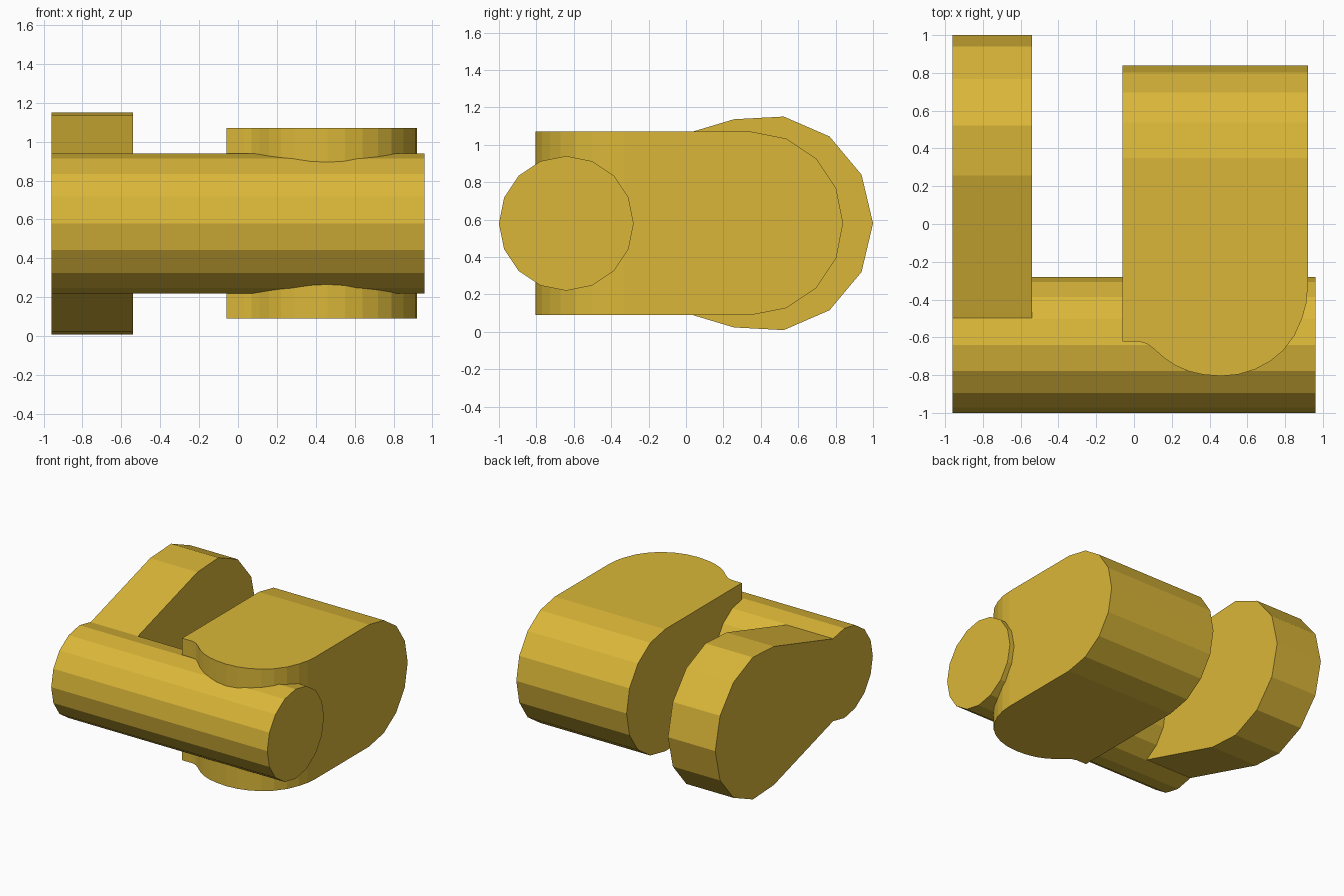
import bpy, bmesh
from math import cos, sin, radians

if "Cube" in bpy.data.objects:
    bpy.data.objects.remove(bpy.data.objects["Cube"])

ZC = 0.58  # height of the shared mid plane


def prism(name, points, lo, hi, axis):
    """Extrude a closed profile: (y, z) points along X or (x, y) points along Z."""
    place = (lambda p, t: (t, p[0], p[1])) if axis == 'X' else (lambda p, t: (p[0], p[1], t))
    bm = bmesh.new()
    a = [bm.verts.new(place(p, lo)) for p in points]
    b = [bm.verts.new(place(p, hi)) for p in points]
    n = len(points)
    bm.faces.new(a[::-1])
    bm.faces.new(b)
    for i in range(n):
        j = (i + 1) % n
        bm.faces.new((a[i], a[j], b[j], b[i]))
    bmesh.ops.recalc_face_normals(bm, faces=bm.faces)
    mesh = bpy.data.meshes.new(name)
    bm.to_mesh(mesh)
    bm.free()
    ob = bpy.data.objects.new(name, mesh)
    bpy.context.collection.objects.link(ob)
    return ob


def arc(cy, r, start, end, steps):
    angles = [radians(start + (end - start) * i / steps) for i in range(steps + 1)]
    return [(cy + r * cos(t), ZC + r * sin(t)) for t in angles]


def boolean(ob, other, operation):
    mod = ob.modifiers.new(operation.lower(), 'BOOLEAN')
    mod.object, mod.operation, mod.solver = other, operation, 'EXACT'
    bpy.context.view_layer.objects.active = ob
    bpy.ops.object.modifier_apply(modifier=mod.name)
    bpy.data.objects.remove(other)


# Round shaft along the front, 16 sides
shaft = prism("shaft", arc(-0.64, 0.36, 0, 337.5, 15), -0.96, 0.96, 'X')

# Cam arm: large round end tapering into the shaft
cam = arc(0.42, 0.58, -106.4, 106.4, 8)
cam += [(-0.50, 0.91), (-0.62, ZC), (-0.50, 2 * ZC - 0.91)]
cam_arm = prism("cam_arm", cam, -0.96, -0.54, 'X')

# Thick lug: half-round back, straight sides
lug = prism("lug", arc(0.35, 0.49, -90, 90, 8) + [(-0.9, ZC + 0.49), (-0.9, ZC - 0.49)],
            -0.06, 0.92, 'X')

# Trim the lug's front to its curved plan outline
plan = [(-0.2, 1.0), (-0.2, -0.623), (0.03, -0.623), (0.07, -0.635), (0.11, -0.665),
        (0.16, -0.71), (0.22, -0.75), (0.29, -0.78), (0.37, -0.798), (0.46, -0.805),
        (0.55, -0.797), (0.64, -0.77), (0.72, -0.727), (0.79, -0.67), (0.85, -0.59),
        (0.89, -0.50), (0.912, -0.42), (0.92, -0.33), (1.0, -0.32), (1.0, 1.0)]
trimmer = prism("lug_trimmer", plan, -0.2, 1.4, 'Z')
trimmer.hide_render = True
boolean(lug, trimmer, 'INTERSECT')

# Fuse everything into one solid
boolean(shaft, cam_arm, 'UNION')
boolean(shaft, lug, 'UNION')
shaft.name = "cam_shaft_body"

# Gold finish
mat = bpy.data.materials.new("gold")
mat.diffuse_color = (0.70, 0.47, 0.04, 1)
mat.use_nodes = True
mat.node_tree.nodes["Principled BSDF"].inputs["Base Color"].default_value = mat.diffuse_color
shaft.data.materials.clear()
shaft.data.materials.append(mat)
